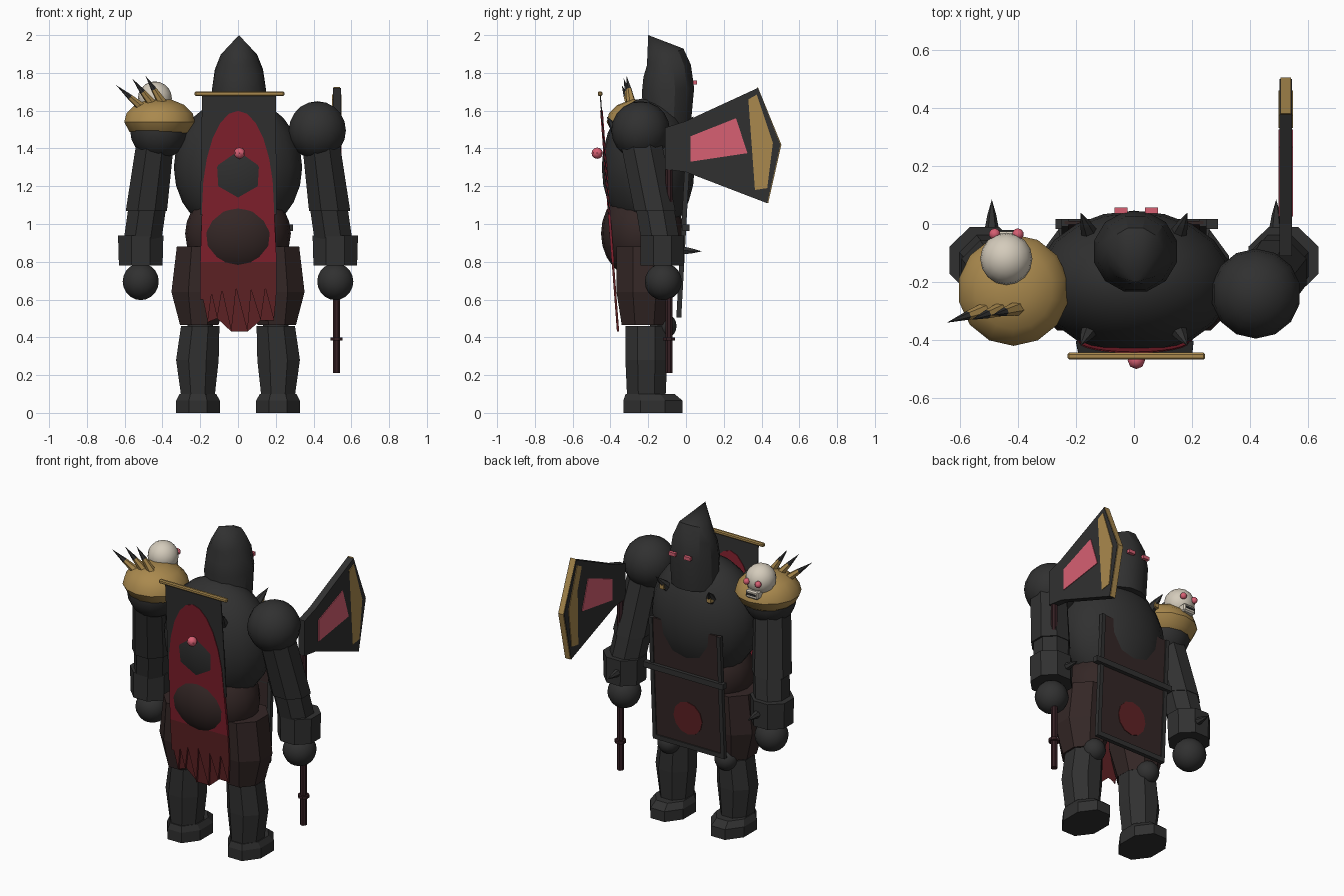
import bpy, bmesh, math
from mathutils import Vector

if "Cube" in bpy.data.objects:
    bpy.data.objects.remove(bpy.data.objects["Cube"])


def mat(name, r, g, b):
    m = bpy.data.materials.new(name)
    m.diffuse_color = (r, g, b, 1)
    m.use_nodes = True
    m.node_tree.nodes["Principled BSDF"].inputs["Base Color"].default_value = m.diffuse_color
    return m


BLACK = mat("charcoal", 0.03, 0.03, 0.03)
BROWN = mat("dark_brown", 0.034, 0.02, 0.019)
GOLD = mat("gold", 0.40, 0.25, 0.075)
BONE = mat("bone", 0.66, 0.60, 0.50)
PINK = mat("pink_glow", 0.68, 0.115, 0.17)
RED = mat("crimson", 0.22, 0.014, 0.026)
DARKRED = mat("dark_red", 0.115, 0.016, 0.018)
WOOD = mat("dark_wood", 0.035, 0.014, 0.017)


def finish(name, bm, mats, smooth=None):
    bmesh.ops.recalc_face_normals(bm, faces=bm.faces)
    me = bpy.data.meshes.new(name)
    bm.to_mesh(me)
    bm.free()
    ob = bpy.data.objects.new(name, me)
    bpy.context.collection.objects.link(ob)
    for m in mats:
        me.materials.append(m)
    if smooth:
        bpy.ops.object.select_all(action='DESELECT')
        ob.select_set(True)
        bpy.context.view_layer.objects.active = ob
        bpy.ops.object.shade_smooth_by_angle(angle=math.radians(smooth))
    return ob


def ball(name, c, r, m, seg=14, rings=10):
    bm = bmesh.new()
    bmesh.ops.create_uvsphere(bm, u_segments=seg, v_segments=rings, radius=1)
    r = (r, r, r) if isinstance(r, float) else r
    for v in bm.verts:
        v.co = Vector(c) + Vector(a * b for a, b in zip(v.co, r))
    return finish(name, bm, [m], 35)


def loft(name, rings, m, seg=8, tip=None, smooth=None, phase=0.5):
    """Rings are (x, y, z, rx, ry, forward tilt)."""
    bm = bmesh.new()
    loops = []
    for x, y, z, rx, ry, tilt in rings:
        ang = [2 * math.pi * (i + phase) / seg for i in range(seg)]
        loops.append([bm.verts.new((x + rx * math.cos(a), y + ry * math.sin(a),
                                    z + tilt * math.sin(a))) for a in ang])
    for a, b in zip(loops, loops[1:]):
        for i in range(seg):
            bm.faces.new((a[i], a[i - 1], b[i - 1], b[i]))
    bm.faces.new(loops[0])
    if tip:
        t = bm.verts.new(tip)
        for i in range(seg):
            bm.faces.new((loops[-1][i], loops[-1][i - 1], t))
    else:
        bm.faces.new(loops[-1])
    return finish(name, bm, [m], smooth)


def box(name, c, size, m, bevel=0):
    bm = bmesh.new()
    bmesh.ops.create_cube(bm, size=1)
    for v in bm.verts:
        v.co = Vector(c) + Vector(a * b for a, b in zip(v.co, size))
    if bevel:
        bmesh.ops.bevel(bm, geom=bm.edges[:], offset=bevel, segments=1, affect='EDGES')
    return finish(name, bm, [m])


def spike(name, base, tip, r, mats, split=0.5):
    """Cone whose outer part takes the second material."""
    base, tip = Vector(base), Vector(tip)
    d = tip - base
    q = d.to_track_quat('Z', 'Y')
    bm = bmesh.new()
    loops = []
    for t in (0, split):
        loops.append([bm.verts.new(base + d * t + q @ Vector(
            (r * (1 - t * .8) * math.cos(a), r * (1 - t * .8) * math.sin(a), 0)))
            for a in [math.pi * k / 3 for k in range(6)]])
    end = bm.verts.new(tip)
    bm.faces.new(loops[0])
    for i in range(6):
        bm.faces.new((loops[0][i], loops[0][i - 1], loops[1][i - 1], loops[1][i]))
        bm.faces.new((loops[1][i], loops[1][i - 1], end)).material_index = 1
    return finish(name, bm, mats)


def plate(name, pts, place, offset, m):
    """Extrude a flat outline; place maps (u, v) to a point."""
    bm = bmesh.new()
    off = Vector(offset)
    f = [bm.verts.new(Vector(place(*p)) - off / 2) for p in pts]
    b = [bm.verts.new(v.co + off) for v in f]
    bm.faces.new(f)
    bm.faces.new(b[::-1])
    for i in range(len(pts)):
        bm.faces.new((f[i], f[i - 1], b[i - 1], b[i]))
    bmesh.ops.triangulate(bm, faces=[x for x in bm.faces if len(x.verts) > 4])
    return finish(name, bm, [m])


# Body
ball("torso", (0, -0.2, 1.3), (0.34, 0.246, 0.37), BLACK, 20, 12)
ball("hips", (0, -0.23, 0.95), (0.28, 0.22, 0.25), BROWN, 20, 12)
loft("hood", [(0.005, -0.10, 1.53, .145, .13, 0), (0.005, -0.095, 1.71, .148, .143, .01),
              (0.005, -0.10, 1.81, .132, .13, .035), (0.005, -0.11, 1.885, .10, .10, .045)],
     BLACK, 12, tip=(0.005, -0.2, 2.0), smooth=30)
for x in (-0.045, 0.06):
    box("eye", (x, 0.047, 1.75), (0.045, 0.02, 0.022), PINK)

# Limbs
for s, side in ((-1, "left"), (1, "right")):
    loft(side + "_foot", [(s * .212, -.175, 0, .125, .17, 0), (s * .212, -.175, .065, .125, .17, 0),
                          (s * .212, -.19, .1, .105, .14, 0)], BLACK)
    loft(side + "_shin", [(s * .212, -.21, .08, .095, .11, 0), (s * .215, -.21, .28, .122, .12, 0),
                          (s * .20, -.21, .46, .11, .12, 0)], BLACK)
    loft(side + "_thigh", [(s * .205, -.22, .465, .11, .13, 0), (s * .20, -.22, .64, .165, .16, 0),
                           (s * .19, -.22, .88, .145, .16, 0)], BROWN)
    ball(side + "_knee", (s * .2, -.12, .46), .07, BLACK)
    ball(side + "_shoulder", (s * .42, -.24, 1.495), .155, BLACK)
    loft(side + "_upper_arm", [(s * .485, -.165, 1.07, .118, .118, 0),
                               (s * .44, -.235, 1.42, .108, .118, 0)], BLACK)
    loft(side + "_forearm", [(s * .51, -.13, .88, .108, .11, 0),
                             (s * .48, -.165, 1.09, .108, .11, 0)], BLACK)
    loft(side + "_cuff", [(s * .515, -.125, .78, .125, .125, 0),
                          (s * .515, -.125, .94, .13, .125, 0)], BLACK)
    ball(side + "_hand", (s * .515, -.12, .695), .098, BLACK)
    spike(side + "_cuff_spike", (s * .49, -.02, .86), (s * .49, .085, .855), .025, [BLACK, BLACK])
    for y, ty in ((-.36, -.43), (-.04, .03)):
        spike("chest_spike", (s * .15, y, 1.48), (s * .185, ty + .01, 1.57), .032, [BLACK, BLACK])
    box("chest_stud", (s * .165, -.005, 1.50), (.03, .03, .03), GOLD)

# Shoulder guard with skull and spikes
px, py = -.415, -.228
loft("shoulder_guard", [(px, py, z, r, r, 0) for z, r in
                        ((1.455, .115), (1.49, .165), (1.54, .192), (1.585, .18), (1.63, .135), (1.66, .06))],
     GOLD, 14, smooth=35)
for bx, bz, tx, ty, tz in ((-.50, 1.61, -.645, -.34, 1.735), (-.45, 1.63, -.56, -.33, 1.77),
                           (-.40, 1.64, -.49, -.315, 1.785)):
    spike("guard_spike", (bx, -.29, bz), (tx, ty, tz), .026, [GOLD, BLACK])
ball("skull", (-.44, -.12, 1.665), .09, BONE, 16, 10)
box("skull_jaw", (-.44, -.065, 1.595), (.085, .08, .05), BONE, .008)
box("skull_mouth", (-.44, -.024, 1.597), (.06, .008, .012), BLACK)
for x in (-.48, -.40):
    ball("skull_eye", (x, -.035, 1.668), .02, PINK, 10, 6)

# Torn back cape hanging from a rod
cape = lambda x, z: (x, -.455 + (1.7 - z) * .075, z)
plate("cape_cloth", [(-.19, 1.69), (.2, 1.69), (.205, 1.05), (-.2, 1.05)], cape, (0, .006, 0), BLACK)
arch = [(.19 * math.sin(a), 1.1 + .5 * math.cos(a)) for a in [math.pi * (k - 6) / 12 for k in range(13)]]
plate("cape_red", [(-.2, .8)] + arch + [(.205, .8)], cape, (0, .014, 0), RED)
rip = [(-.2, .6), (-.185, .6), (-.16, .48), (-.14, .63), (-.11, .5), (-.085, .65), (-.035, .43), (-.01, .66),
       (.05, .43), (.07, .65), (.12, .49), (.145, .66), (.19, .49), (.205, .65)]
plate("cape_hem", [(-.2, .8)] + rip + [(.205, .8)], cape, (0, .012, 0), DARKRED)
box("cape_rod", (.008, -.455, 1.69), (.475, .024, .024), GOLD, .006)
ball("cape_gem", (.008, -.47, 1.375), .03, PINK, 8, 6)

# Front tabard with frame, belt bar and round emblem
tab = lambda x, z: (x, .005 - (1.29 - z) * .055, z)
rect = lambda a, b, c, d: [(a, c), (b, c), (b, d), (a, d)]
plate("tabard", rect(-.24, .24, .51, 1.29), tab, (0, .012, 0), BROWN)
for a, b, c, d in ((-.25, -.225, .51, 1.29), (.225, .25, .51, 1.29), (-.25, .25, .505, .535)):
    plate("tabard_frame", rect(a, b, c, d), tab, (0, .026, 0), BLACK)
box("belt_bar", (.01, 0, .98), (.56, .035, .035), BLACK)
plate("tabard_emblem", [(.1 * math.cos(k * math.pi / 6), .7 + .105 * math.sin(k * math.pi / 6))
                        for k in range(12)], tab, (0, .02, 0), DARKRED)

# Axe: shaft, ring, blade with inlays
loft("axe_shaft", [(.522, -.09, z, .02, .02, 0) for z in (.21, 1.45)], WOOD)
loft("axe_ring", [(.522, -.09, z, .034, .034, 0) for z in (.383, .4)], WOOD)
side_on = lambda y, z: (.523, y, z)
blade = [(-.11, 1.51), (0, 1.545), (.38, 1.72), (.5, 1.42), (.43, 1.11), (0, 1.275), (-.11, 1.29)]
plate("axe_blade", blade, side_on, (.042, 0, 0), BLACK)
plate("axe_glow", [(.025, 1.465), (.265, 1.56), (.325, 1.375), (.025, 1.33)], side_on, (.05, 0, 0), PINK)
plate("axe_band", [(.33, 1.66), (.375, 1.685), (.46, 1.43), (.43, 1.19), (.365, 1.18), (.405, 1.42)],
      side_on, (.05, 0, 0), GOLD)
plate("axe_edge", [(.38, 1.725), (.505, 1.42), (.435, 1.11), (.43, 1.112), (.498, 1.42), (.376, 1.715)],
      side_on, (.036, 0, 0), GOLD)
